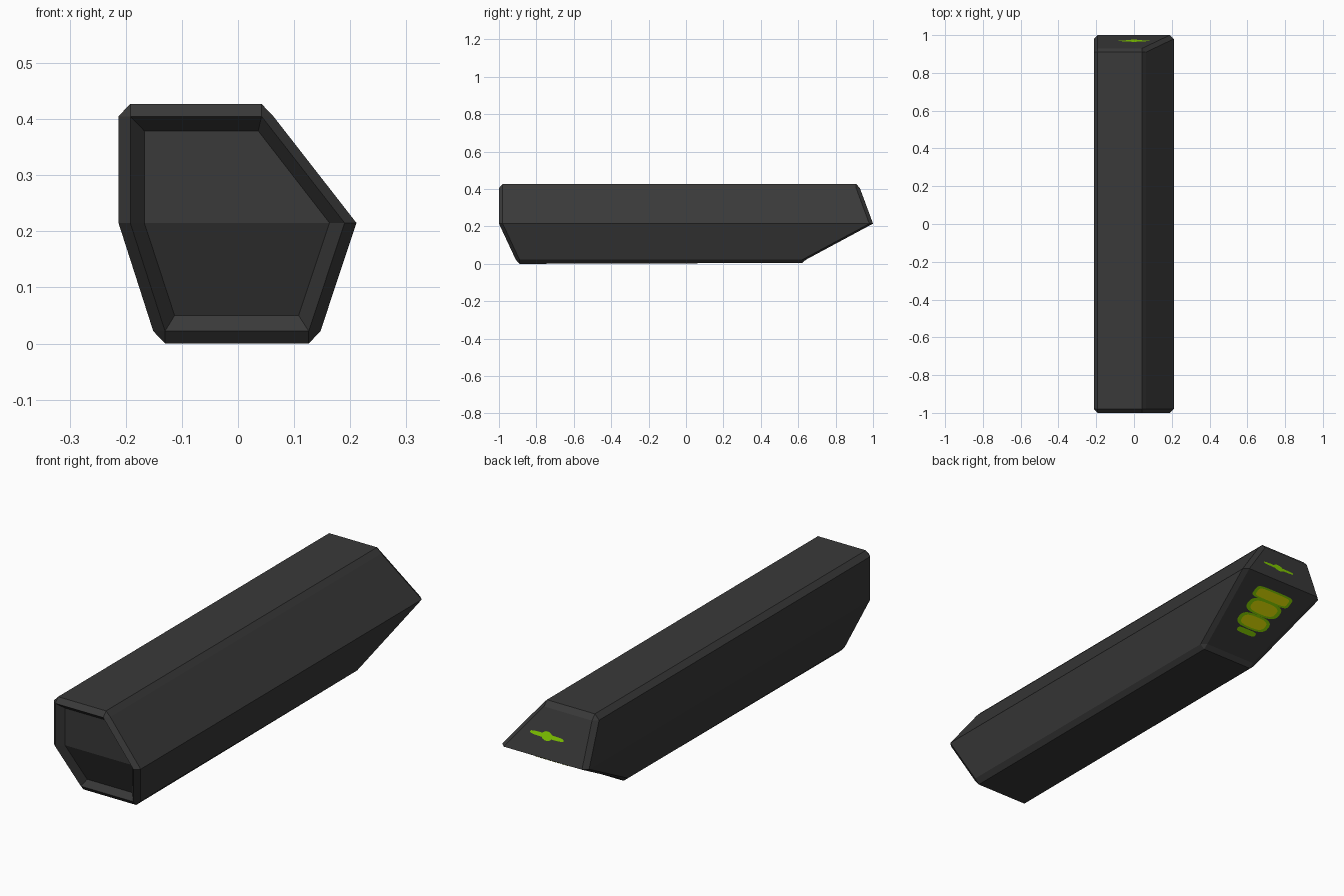
import bpy, bmesh, math
from mathutils import Vector

if "Cube" in bpy.data.objects:
    bpy.data.objects.remove(bpy.data.objects["Cube"])


def material(name, rgb):
    m = bpy.data.materials.new(name)
    m.diffuse_color = (*rgb, 1)
    m.use_nodes = True
    m.node_tree.nodes["Principled BSDF"].inputs["Base Color"].default_value = m.diffuse_color
    return m


DARK = material("charcoal", (0.041, 0.041, 0.041))
GREEN = material("lime_green", (0.23, 0.61, 0.0))
YELLOW = material("yellow", (0.70, 0.70, 0.0))

MID = 0.215  # height of the crease where the ends are widest


def front_y(z):
    return -1.0 + max(0, MID - z) * 0.466


def back_y(z):
    return 1.0 - (max(0, z - MID) * 0.37 + max(0, MID - z) * 1.86)


def make_object(name, bm, mat):
    me = bpy.data.meshes.new(name)
    bm.to_mesh(me)
    bm.free()
    me.materials.append(mat)
    ob = bpy.data.objects.new(name, me)
    bpy.context.collection.objects.link(ob)
    return ob


# Profiles (x, z): chamfered outside, rim corners, recess corners
OUTER = [(-.213, .215), (-.213, .405), (-.192, .427), (.042, .427), (.063, .405),
         (.211, .215), (.147, .022), (.126, 0.0), (-.130, 0.0), (-.151, .022)]
TO_RIM = [0, 1, 1, 2, 2, 3, 4, 4, 5, 5]
RIM = [(-.192, .215), (-.192, .405), (.042, .405), (.190, .215), (.126, .022), (-.130, .022)]
RECESS = [(-.167, .215), (-.167, .379), (.036, .379), (.163, .215), (.108, .050), (-.113, .050)]

# Hull: long body with bevelled ends and a shallow recess in the front
bm = bmesh.new()


def ring(points, ys):
    return [bm.verts.new((x, y, z)) for (x, z), y in zip(points, ys)]


def bridge(a, b, pairs):
    n = len(a)
    for i in range(n):
        j = (i + 1) % n
        vs = [a[i], a[j], b[pairs[j]], b[pairs[i]]]
        bm.faces.new(list(dict.fromkeys(vs)))


def cap(r):
    bm.faces.new([r[0], r[1], r[2], r[3]])
    bm.faces.new([r[0], r[3], r[4], r[5]])


f_out = ring(OUTER, [front_y(RIM[k][1]) + .02 for k in TO_RIM])
b_out = ring(OUTER, [back_y(RIM[k][1]) - .02 for k in TO_RIM])
for v in b_out[7:9]:
    v.co.z = 0.005  # underside rises slightly to the back
f_rim = ring(RIM, [front_y(z) for x, z in RIM])
b_rim = ring(RIM, [back_y(z) for x, z in RIM])
f_rec = ring(RECESS, [front_y(z) + .032 for x, z in RECESS])
bridge(f_out, b_out, range(10))
bridge(f_out, f_rim, TO_RIM)
bridge(b_out, b_rim, TO_RIM)
bridge(f_rim, f_rec, range(6))
cap(f_rec)
cap(b_rim)
bmesh.ops.recalc_face_normals(bm, faces=bm.faces[:])
make_object("hull", bm, DARK)


# Light patches: thin rounded plates lying on the two sloped back faces
def patches(name, specs, mat, lift):
    bm = bmesh.new()
    for cx, cz, rx, rz, power in specs:
        low = cz < MID
        n = Vector((0, 1, -1.86 if low else 0.37)).normalized()
        vs = []
        for i in range(28):
            a = 2 * math.pi * i / 28
            c, s = math.cos(a), math.sin(a)
            x = cx + rx * math.copysign(abs(c) ** power, c)
            z = cz + rz * math.copysign(abs(s) ** power, s)
            vs.append(bm.verts.new(Vector((x, back_y(z), z)) + n * lift))
        f = bm.faces.new(vs)
        f.normal_update()
        if f.normal.dot(n) < 0:
            f.normal_flip()
    make_object(name, bm, mat)


patches("rear_glow_rim", [(0, .176, .100, .0145, .4), (0, .145, .088, .019, .7),
                          (0, .108, .082, .018, .7), (0, .082, .050, .006, .5)], GREEN, .0015)
patches("rear_glow_core", [(0, .176, .085, .0105, .4), (0, .145, .068, .0145, .7),
                           (0, .108, .064, .0135, .7)], YELLOW, .003)
patches("upper_glow_bar", [(0, .300, .082, .008, .6)], GREEN, .0015)
patches("upper_glow_centre", [(0, .300, .026, .018, 1)], GREEN, .002)
